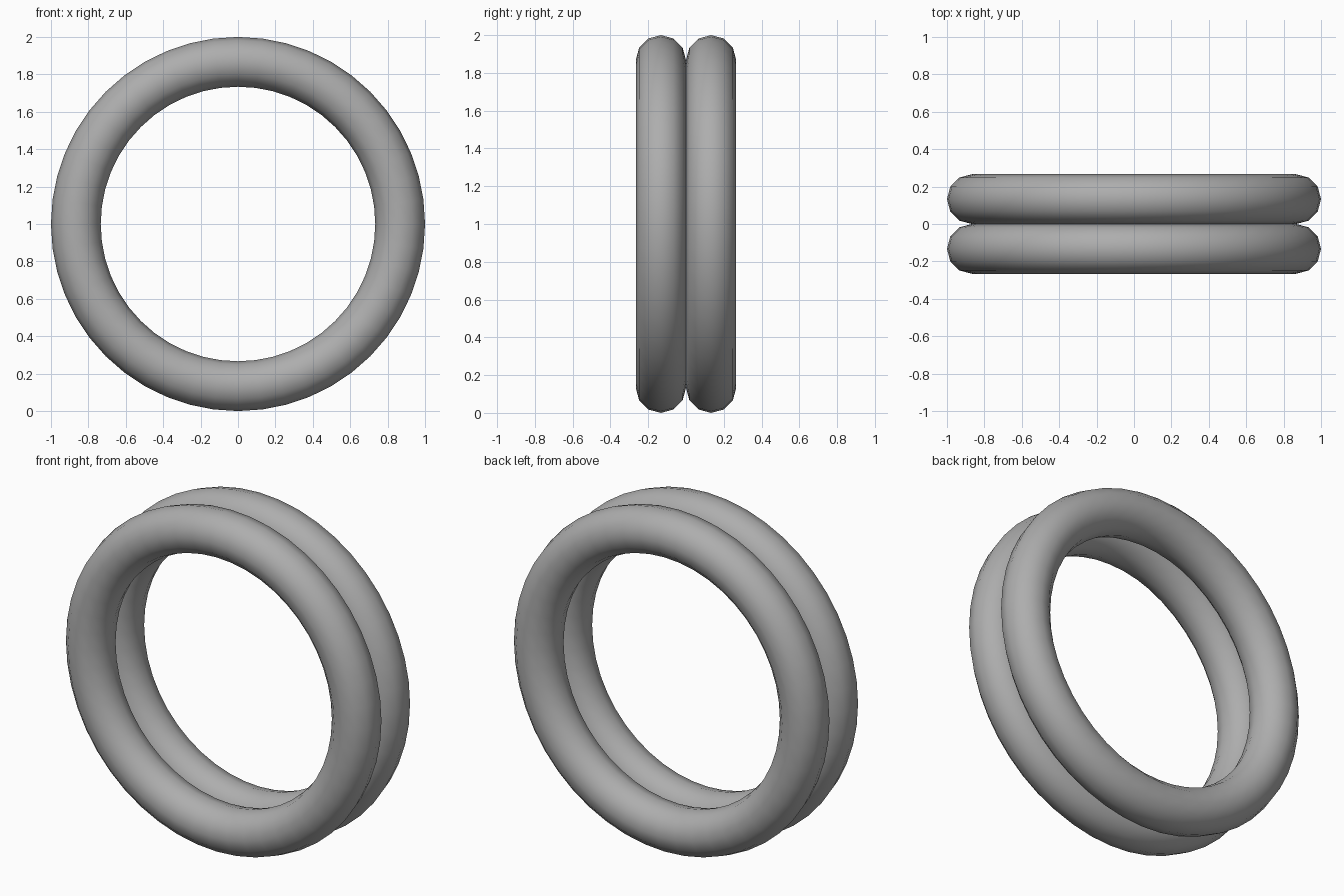
import bpy
from math import pi

if "Cube" in bpy.data.objects:
    bpy.data.objects.remove(bpy.data.objects["Cube"])

TUBE = 0.133          # tube radius
RING = 1.0 - TUBE     # centre-line radius

# Darker grey for both rings
grey = bpy.data.materials.new("dark_grey")
grey.diffuse_color = (0.42, 0.42, 0.42, 1)
grey.use_nodes = True
grey.node_tree.nodes["Principled BSDF"].inputs["Base Color"].default_value = grey.diffuse_color


def make_ring(name, y):
    bpy.ops.mesh.primitive_torus_add(
        major_segments=48, minor_segments=12,
        major_radius=RING, minor_radius=TUBE,
        location=(0, y, 1), rotation=(pi / 2, 0, 0))
    ring = bpy.context.object
    ring.name = name
    bpy.ops.object.transform_apply(location=False, rotation=True, scale=True)
    bpy.ops.object.shade_smooth()
    ring.data.materials.append(grey)
    return ring


# Two upright rings touching side by side
make_ring("front_ring", -TUBE)
make_ring("back_ring", TUBE)
